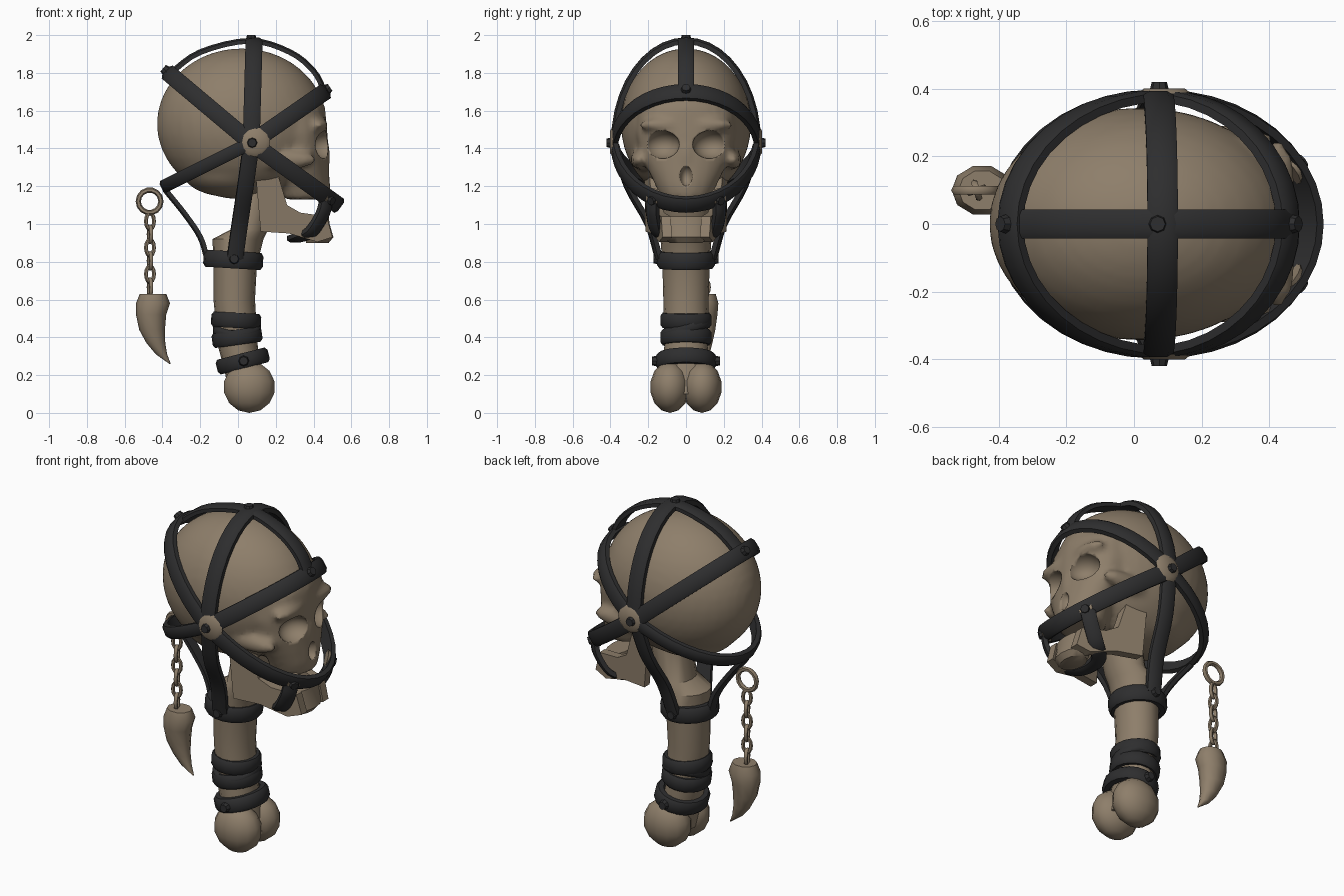
import bpy, bmesh, math
from mathutils import Vector, Matrix

if "Cube" in bpy.data.objects:
    bpy.data.objects.remove(bpy.data.objects["Cube"])

def material(name, c):
    m = bpy.data.materials.new(name)
    m.diffuse_color = (*c, 1)
    m.use_nodes = True
    m.node_tree.nodes["Principled BSDF"].inputs["Base Color"].default_value = m.diffuse_color
    return m

BONE = material("old bone", (0.27, 0.21, 0.145))
LEATHER = material("black leather", (0.027, 0.027, 0.028))
HUB = Vector((0.07, 0, 1.43))

def finish(name, bm, mat, angle=45):
    bmesh.ops.recalc_face_normals(bm, faces=bm.faces)
    me = bpy.data.meshes.new(name)
    bm.to_mesh(me)
    bm.free()
    me.materials.append(mat)
    for p in me.polygons:
        p.use_smooth = True
    me.set_sharp_from_angle(angle=math.radians(angle))
    ob = bpy.data.objects.new(name, me)
    bpy.context.collection.objects.link(ob)
    return ob

def bridge(bm, rings, closed=False):
    n = len(rings[0])
    pairs = list(zip(rings, rings[1:])) + ([(rings[-1], rings[0])] if closed else [])
    for a, b in pairs:
        for i in range(n):
            bm.faces.new((a[i], a[(i + 1) % n], b[(i + 1) % n], b[i]))
    if not closed:
        bm.faces.new(rings[0])
        bm.faces.new(rings[-1])

def add_ball(bm, c, r, seg=24):
    bmesh.ops.create_uvsphere(bm, u_segments=seg, v_segments=seg // 2, radius=1,
                              matrix=Matrix.Translation(c) @ Matrix.Diagonal((*r, 1)))

def add_loft(bm, rows, n=14):
    # each row: x, y, z, x radius, y radius
    bridge(bm, [[bm.verts.new((x + rx * math.cos(a), y + ry * math.sin(a), z))
                 for a in (2 * math.pi * i / n for i in range(n))] for x, y, z, rx, ry in rows])

def spline(pts, sub=4):
    p = [Vector(q) for q in pts]
    p = [2 * p[0] - p[1]] + p + [2 * p[-1] - p[-2]]
    out = []
    for i in range(1, len(p) - 2):
        a, b, c, d = p[i - 1:i + 3]
        for k in range(sub):
            t = k / sub
            out.append(0.5 * (2 * b + (c - a) * t + (2 * a - 5 * b + 4 * c - d) * t * t
                              + (3 * b - a - 3 * c + d) * t ** 3))
    return out + [p[-2]]

def band(name, pts, centre, w=0.09, t=0.035, closed=False):
    # flat strap with a slightly domed outer face
    bm, rings, n = bmesh.new(), [], len(pts)
    prof = [(-.5, -.5), (.5, -.5), (.5, .2), (.3, .5), (-.3, .5), (-.5, .2)]
    for i, p in enumerate(pts):
        a = pts[i - 1] if closed or i else p
        b = pts[(i + 1) % n] if closed or i < n - 1 else p
        T = (b - a).normalized()
        N = p - Vector(centre)
        N = (N - T * N.dot(T)).normalized()
        B = T.cross(N)
        rings.append([bm.verts.new(p + B * u * w + N * v * t) for u, v in prof])
    bridge(bm, rings, closed)
    return finish(name, bm, LEATHER, 50)

def hoop(name, c, rx, ry, w, slope_x=0, slope_y=0, t=0.04):
    pts = []
    for i in range(18):
        a = 2 * math.pi * i / 18
        x, y = rx * math.cos(a), ry * math.sin(a)
        pts.append(Vector(c) + Vector((x, y, slope_x * x + slope_y * y)))
    band(name, pts, c, w, t, True)

def arc(name, x, z, w=0.09):
    # half ellipse from one side hub round to the other through (x, 0, z)
    d = Vector((x, 0, z)) - HUB
    pts = [HUB + Vector((0, .38 * math.cos(a), 0)) + d * math.sin(a)
           for a in (math.pi * i / 20 for i in range(21))]
    band(name, pts, HUB, w)

def disc(name, c, normal, r, depth, mat, seg=12):
    bm = bmesh.new()
    q = Vector(normal).to_track_quat('Z', 'Y').to_matrix().to_4x4()
    bmesh.ops.create_cone(bm, cap_ends=True, segments=seg, radius1=r, radius2=r * .75,
                          depth=depth, matrix=Matrix.Translation(c) @ q)
    finish(name, bm, mat, 40)

def link(name, c, rx, rz, tube, turn=0):
    bm, rings = bmesh.new(), []
    rot = Matrix.Rotation(turn, 3, 'Z')
    for i in range(14):
        a = 2 * math.pi * i / 14
        e = Vector((math.cos(a), 0, math.sin(a)))
        p = Vector((rx * e.x, 0, rz * e.z))
        rings.append([bm.verts.new(Vector(c) + rot @ (p + (e * math.cos(b) + Vector((0, math.sin(b), 0))) * tube))
                      for b in (math.pi * k / 3 for k in range(6))])
    bridge(bm, rings, True)
    finish(name, bm, BONE, 60)

# skull: overlapping volumes fused, then sockets and nose cut out
bm = bmesh.new()
add_ball(bm, (0.02, 0, 1.53), (0.45, 0.345, 0.40), 40)
add_ball(bm, (-0.03, 0, 1.28), (0.27, 0.25, 0.14))
add_loft(bm, [(.36, 0, 1.13, .12, .13), (.36, 0, 1.2, .13, .16), (.35, 0, 1.28, .135, .2),
              (.33, 0, 1.36, .15, .24), (.31, 0, 1.48, .165, .265), (.29, 0, 1.62, .17, .26)], 20)
add_ball(bm, (0.455, 0, 1.36), (0.035, 0.035, 0.09))
for s in (-1, 1):
    add_ball(bm, (0.25, s * .25, 1.34), (0.17, 0.045, 0.05))
    add_ball(bm, (0.42, s * .13, 1.525), (0.06, 0.12, 0.035))
skull = finish("skull", bm, BONE, 60)
bm = bmesh.new()
for s in (-1, 1):
    add_ball(bm, (0.47, s * .13, 1.42), (0.10, 0.095, 0.075))
add_ball(bm, (0.50, 0, 1.255), (0.06, 0.035, 0.055))
cutter = finish("socket_cutter", bm, BONE)
cutter.hide_render = True
rm = skull.modifiers.new("fuse", 'REMESH')
rm.mode, rm.voxel_size, rm.use_smooth_shade = 'VOXEL', 0.02, True
sm = skull.modifiers.new("soften", 'SMOOTH')
sm.iterations, sm.factor = 4, 0.5
bo = skull.modifiers.new("sockets", 'BOOLEAN')
bo.operation, bo.object, bo.solver = 'DIFFERENCE', cutter, 'EXACT'
baked = bpy.data.meshes.new_from_object(skull.evaluated_get(bpy.context.evaluated_depsgraph_get()))
skull.modifiers.clear()
skull.data = baked
bpy.data.objects.remove(cutter)

# lower jaw: two side plates converging on a chin block
profile = [(.09, 1.3), (.2, 1.3), (.26, 1.1), (.33, 1.06), (.47, 1.04),
           (.5, .93), (.42, .905), (.27, .95), (.12, .96)]
for s, side in ((-1, "right"), (1, "left")):
    bm = bmesh.new()
    outer = lambda x: .22 - .24 * max(0, x - .1)
    bridge(bm, [[bm.verts.new((x, s * (outer(x) - d), z)) for x, z in profile] for d in (0, .05)])
    finish("jaw_" + side, bm, BONE, 30)
bm = bmesh.new()
add_loft(bm, [(.42, 0, .9, .06, .09), (.43, 0, .93, .075, .12), (.42, 0, 1.0, .065, .13), (.42, 0, 1.04, .06, .12)])
finish("chin", bm, BONE)

# thigh bone handle with twin-lobed end
bm = bmesh.new()
add_loft(bm, [(.05, 0, .1, .1, .12), (.03, 0, .22, .1, .13), (0, 0, .35, .105, .115), (-.02, 0, .6, .11, .12),
              (-.015, 0, .78, .115, .125), (0, 0, .92, .135, .135), (.06, 0, .97, .1, .125), (.11, 0, 1.2, .11, .12)], 16)
finish("bone_handle", bm, BONE)
bm = bmesh.new()
for s in (-1, 1):
    add_ball(bm, (.06, s * .085, .137), (.14, .105, .137), 14)
finish("handle_knob", bm, BONE, 60)

# head harness
arc("rear_crown_strap", -.37, 1.80)
arc("brow_strap", .46, 1.70)
arc("muzzle_strap", .53, 1.10)
arc("nape_strap", -.39, 1.20, .07)
arc("over_head_strap", .085, 1.97)
band("centre_strap", spline([(-.37, 0, 1.79), (-.2, 0, 1.91), (.065, 0, 1.97), (.275, 0, 1.91),
                             (.4, 0, 1.81), (.46, 0, 1.70)]), HUB, .085, .03)
for s, side in ((-1, "right"), (1, "left")):
    band("cheek_strap_" + side, spline([(.07, s * .375, 1.42), (.04, s * .31, 1.2),
                                        (.01, s * .2, 1.0), (-.015, s * .145, .82)]), (0, 0, 1.2), .085)
band("back_strap", spline([(-.385, 0, 1.18), (-.28, 0, 1.05), (-.2, 0, .93), (-.165, 0, .82)]), (.1, 0, 1.1), .06, .03)
half = [(.47, .18, 1.12), (.45, .18, 1.05), (.39, .155, .955), (.32, .09, .925)]
band("chin_strap", spline(half + [(.3, 0, .92)] + [(x, -y, z) for x, y, z in half[::-1]]), (.3, 0, 1.15), .08)

# collar, wraps and lower belt on the handle
hoop("collar", (-.025, 0, .81), .138, .135, .09, -.06)
hoop("upper_wrap", (-.01, 0, .49), .112, .117, .08, -.05)
hoop("lower_wrap", (-.005, 0, .40), .112, .117, .08, .14)
hoop("crossed_wrap", (-.005, 0, .445), .108, .112, .06, 0, .35)
hoop("lower_belt", (.025, 0, .275), .118, .14, .08, .26)

# studs and bone plates under the side hubs
studs = [((.07, 0, 1.985), (0, 0, 1)), ((-.385, 0, 1.815), (-.77, 0, .64)), ((.475, 0, 1.715), (.82, 0, .57))]
for s in (-1, 1):
    side = (0, s, 0)
    disc("hub_plate", (.09, s * .394, 1.435), side, .08, .016, BONE)
    disc("muzzle_plate", (.475, s * .17, 1.135), (.75, s * .6, -.3), .05, .04, BONE)
    studs += [((.075, s * .405, 1.43), side), ((.49, s * .18, 1.125), (.75, s * .6, -.3)),
              ((-.02, s * .158, .815), side), ((.03, s * .165, .275), side)]
for c, n in studs:
    disc("stud", c, n, .03, .03, LEATHER, 8)

# hanging ring, chain and fang
link("charm_ring", (-.468, .1, 1.12), .06, .06, .014)
for i in range(6):
    link("chain_link", (-.466, .1, 1.015 - i * .07), .022, .042, .011, (i % 2) * math.pi / 2 + .3)
bm = bmesh.new()
add_loft(bm, [(-.45, .1, .63, .07, .06), (-.45, .1, .58, .09, .075), (-.46, .1, .52, .08, .07), (-.455, .1, .44, .068, .058),
              (-.435, .1, .37, .05, .042), (-.405, .1, .31, .03, .026), (-.36, .1, .26, .004, .004)], 10)
finish("fang", bm, BONE)
